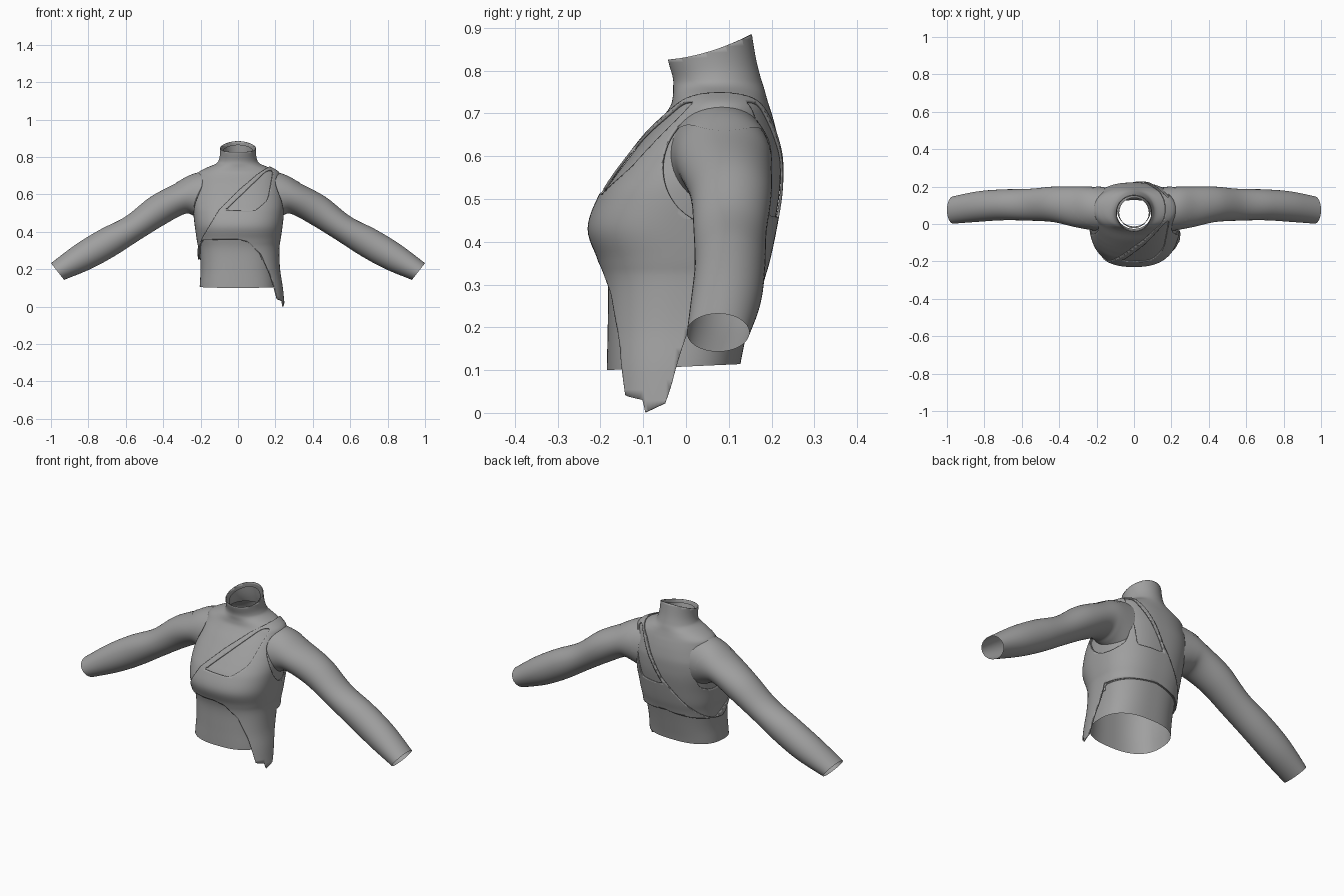
import bpy, bmesh, math
from mathutils import Vector

if "Cube" in bpy.data.objects:
    bpy.data.objects.remove(bpy.data.objects["Cube"])

grey = bpy.data.materials.new("grey_cloth")
grey.diffuse_color = (0.35, 0.35, 0.35, 1)
grey.use_nodes = True
grey.node_tree.nodes["Principled BSDF"].inputs["Base Color"].default_value = grey.diffuse_color


def spline_rows(rows, steps):
    """Catmull-Rom interpolation through rows of numbers."""
    out = []
    for i in range(len(rows) - 1):
        p = [rows[max(0, min(len(rows) - 1, i + k))] for k in (-1, 0, 1, 2)]
        for s in range(steps):
            t = s / steps
            out.append([0.5 * (2 * b + (c - a) * t + (2 * a - 5 * b + 4 * c - d) * t * t
                               + (3 * b - a - 3 * c + d) * t ** 3) for a, b, c, d in zip(*p)])
    return out + [list(rows[-1])]


def loft(rings):
    """Tube of quads through equal-length closed rings of points."""
    bm = bmesh.new()
    loops = [[bm.verts.new(p) for p in ring] for ring in rings]
    n = len(loops[0])
    for a, b in zip(loops, loops[1:]):
        for i in range(n):
            j = (i + 1) % n
            bm.faces.new((a[i], a[j], b[j], b[i]))
    bmesh.ops.recalc_face_normals(bm, faces=bm.faces)
    bm.normal_update()
    return bm


def trim(bm, field):
    """Cut the surface where field is zero and keep the positive side."""
    cut = []
    val = {v: field(v.co) for v in bm.verts}
    for e in list(bm.edges):
        a, b = e.verts
        fa, fb = val[a], val[b]
        if fa * fb < 0:
            cut.append(bmesh.utils.edge_split(e, a, fa / (fa - fb))[1])
    if cut:
        bmesh.ops.connect_verts(bm, verts=cut)
    dead = [f for f in bm.faces if field(f.calc_center_median()) < 0]
    bmesh.ops.delete(bm, geom=dead, context='FACES')


def finish(bm, name, thickness=0):
    me = bpy.data.meshes.new(name)
    bm.to_mesh(me)
    bm.free()
    me.materials.append(grey)
    ob = bpy.data.objects.new(name, me)
    bpy.context.collection.objects.link(ob)
    bpy.ops.object.select_all(action='DESELECT')
    ob.select_set(True)
    bpy.context.view_layer.objects.active = ob
    bpy.ops.object.shade_smooth_by_angle(angle=math.radians(40))
    if thickness:
        m = ob.modifiers.new("thickness", 'SOLIDIFY')
        m.thickness, m.offset = thickness, -1
    return ob


def lerp(points, x):
    if x <= points[0][0]:
        return points[0][1]
    for (x0, y0), (x1, y1) in zip(points, points[1:]):
        if x <= x1:
            return y0 + (y1 - y0) * (x - x0) / (x1 - x0)
    return points[-1][1]


# Torso sections: height, half width, front y, back y
TORSO = [(-.03, .205, -.185, .110), (.1, .205, -.185, .125), (.2, .200, -.183, .145),
         (.3, .206, -.183, .168), (.36, .216, -.195, .185), (.43, .226, -.218, .2),
         (.5, .234, -.195, .212), (.55, .236, -.162, .216), (.6, .230, -.124, .216),
         (.65, .222, -.085, .208), (.69, .216, -.050, .198), (.715, .207, -.032, .19),
         (.738, .165, -.026, .183), (.76, .115, -.025, .177), (.785, .097, -.026, .169),
         (.83, .091, -.038, .158), (.91, .094, -.050, .145)]


def torso(offset):
    rings = []
    for z, hx, yf, yb in spline_rows(TORSO, 6):
        yc, hy = (yf + yb) / 2, (yb - yf) / 2
        k = 2 / (2.5 if z < .6 else max(2.0, 2.5 - (z - .6) * 3))
        ring = []
        for i in range(128):
            a = 2 * math.pi * i / 128
            s, c = math.sin(a), math.cos(a)
            ring.append((hx * math.copysign(abs(s) ** k, s),
                         yc - hy * math.copysign(abs(c) ** k, c), z))
        rings.append(ring)
    bm = loft(rings)
    for v, n in [(v, v.normal.copy()) for v in bm.verts]:
        v.co += n * offset
    return bm


# Hem height around the body, in degrees from the front toward +x
HEM = [(-180, .30), (-120, .27), (-85, .25), (-76, .27), (-66, .33), (-55, .355), (0, .36),
       (15, .345), (35, .28), (48, .17), (56, .04), (67, .03), (67.8, 0), (80, .025),
       (85, .12), (92, .2), (98, .28), (180, .30)]
WRAP_FRONT = [(-.22, .30), (-.19, .37), (-.1, .52), (0, .62), (.1, .705), (.15, .738), (.2, .77)]
WRAP_BACK = [(-.22, .25), (-.12, .36), (0, .5), (.1, .68), (.15, .738), (.2, .77)]
HOLE_FRONT = [(-.07, .515), (.09, .51), (.16, .57), (.19, .73), (.155, .73)]
HOLE_BACK = [(-.01, .455), (.14, .46), (.175, .6), (.19, .73), (.155, .73)]


def hem(p):
    return lerp(HEM, math.degrees(math.atan2(p.x, -p.y)))


def armhole(p):
    return (((p.y - .075) / .13) ** 2 + ((p.z - .575) / .137) ** 2 - 1
            + max(0, (.19 - abs(p.x)) / .05))


def is_front(p):
    return p.y < lerp([(.4, 0), (.7, .085)], p.z)


def diagonal(p):
    # Blend the two edges across the side so the wrap edge stays continuous
    t = lerp([(-.04, 0), (.04, 1)], p.y - lerp([(.4, 0), (.7, .085)], p.z))
    return (1 - t) * lerp(WRAP_FRONT, p.x) + t * lerp(WRAP_BACK, p.x) - p.z


def keyhole(p):
    # Convex outline with softened corners
    poly = HOLE_FRONT if is_front(p) else HOLE_BACK
    total = 0
    for (ax, az), (bx, bz) in zip(poly, poly[1:] + poly[:1]):
        dx, dz = bx - ax, bz - az
        d = (dx * (p.z - az) - dz * (p.x - ax)) / math.hypot(dx, dz)
        total += math.exp(-d / .006)
    return .006 * math.log(total)


def rim(p):
    d = p.y + .045
    return .825 + .1 * d + d * d - p.z


# Undershirt showing at the waist and inside the armholes
bm = torso(0)
trim(bm, lambda p: p.z - .1 - .045 * (p.y + .185))
trim(bm, lambda p: .735 - p.z)
finish(bm, "undershirt")

# Sleeveless bodice with high slanted collar
bm = torso(.005)
trim(bm, lambda p: p.z - max(hem(p), .25))
trim(bm, rim)
trim(bm, armhole)
finish(bm, "collared_bodice", .004)

# Lining inside the collar
bm = torso(-.012)
trim(bm, lambda p: p.z - .77)
trim(bm, lambda p: rim(p) - .012)
finish(bm, "collar_lining")

# Asymmetric wrap with keyholes and a side tail
bm = torso(.012)
for v in bm.verts:
    if v.co.x > 0:
        v.co.x += .1 * max(0, .33 - v.co.z) * min(1, v.co.x / .15)
for rule in (lambda p: p.z - hem(p), diagonal, armhole, keyhole):
    trim(bm, rule)
finish(bm, "wrap_panel", .006)

# Sleeve sections: top x, top z, bottom x, bottom z, front y, back y
SLEEVE = [(.15, .728, .17, .45, -.045, .195), (.25, .703, .235, .485, -.03, .2),
          (.34, .655, .285, .495, -.017, .2), (.47, .585, .39, .44, .01, .2),
          (.6, .482, .52, .36, .018, .188), (.74, .41, .66, .27, .02, .185),
          (.87, .33, .79, .20, .012, .175), (1, .232, .93, .143, .002, .148)]


def sleeve(rows, side, scale):
    rings = []
    for tx, tz, bx, bz, yf, yb in rows:
        mid = Vector(((tx + bx) / 2, (yf + yb) / 2, (tz + bz) / 2))
        up = Vector(((tx - bx) / 2, 0, (tz - bz) / 2)) * scale
        out = Vector((0, (yb - yf) / 2, 0)) * scale
        ring = []
        for i in range(48):
            a = 2 * math.pi * i / 48
            p = mid + up * math.cos(a) + out * math.sin(a)
            ring.append((p.x * side, p.y, p.z))
        rings.append(ring)
    return loft(rings)


# Sleeve with a rounded cap over the shoulder on each side
rows = spline_rows(SLEEVE, 8)
for side, label in ((-1, "right"), (1, "left")):
    finish(sleeve(rows, side, 1), label + "_sleeve")
    bm = sleeve(rows[:24], side, 1.025)
    trim(bm, lambda p: .335 - .11 * ((p.y - .09) / .1) ** 2 - abs(p.x))
    trim(bm, lambda p: p.z - .58)
    finish(bm, label + "_shoulder_cap")
